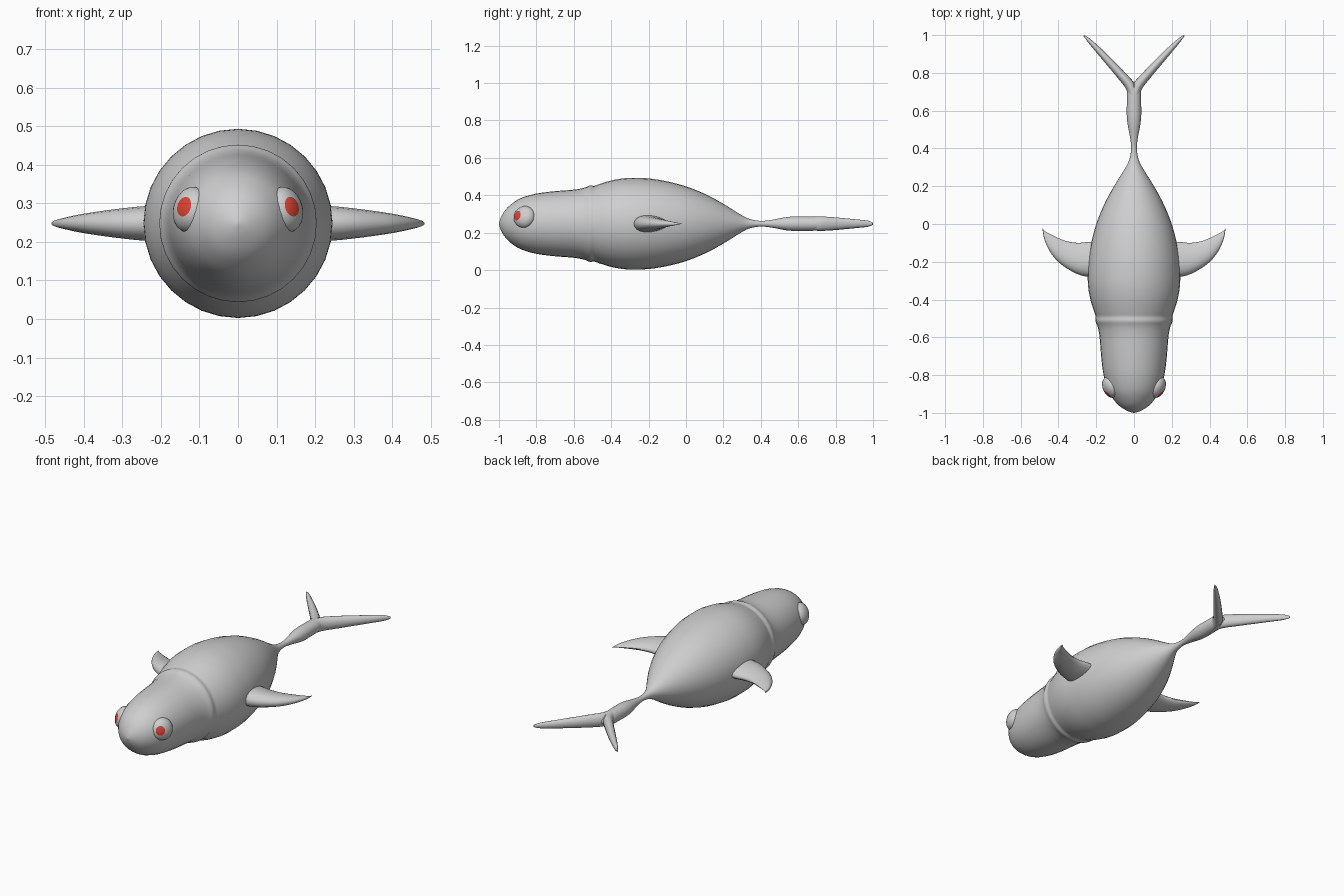
import bpy, bmesh, math
from mathutils import Vector, Matrix

if "Cube" in bpy.data.objects:
    bpy.data.objects.remove(bpy.data.objects["Cube"])

AXIS_Z = 0.248


def material(name, colour):
    m = bpy.data.materials.new(name)
    m.diffuse_color = (*colour, 1)
    m.use_nodes = True
    m.node_tree.nodes["Principled BSDF"].inputs["Base Color"].default_value = m.diffuse_color
    return m


GREY = material("pale_grey", (0.62, 0.62, 0.62))
RED = material("iris_red", (0.72, 0.06, 0.035))


def finish(name, bm, mats, angle=50):
    bmesh.ops.recalc_face_normals(bm, faces=bm.faces[:])
    mesh = bpy.data.meshes.new(name)
    bm.to_mesh(mesh)
    bm.free()
    ob = bpy.data.objects.new(name, mesh)
    bpy.context.collection.objects.link(ob)
    for m in mats:
        mesh.materials.append(m)
    bpy.ops.object.select_all(action='DESELECT')
    ob.select_set(True)
    bpy.context.view_layer.objects.active = ob
    bpy.ops.object.shade_smooth_by_angle(angle=math.radians(angle))
    return ob


def smooth(rows, steps=3):
    """Catmull-Rom interpolation of a list of number tuples."""
    pts = [Vector(r) for r in rows]
    pts = [pts[0]] + pts + [pts[-1]]
    out = []
    for a, b, c, d in zip(pts, pts[1:], pts[2:], pts[3:]):
        for i in range(steps):
            t = i / steps
            out.append(0.5 * (2 * b + (c - a) * t + (2 * a - 5 * b + 4 * c - d) * t ** 2
                              + (3 * b - a - 3 * c + d) * t ** 3))
    return out + [pts[-1]]


def loft(name, rings):
    """Skin a row of equally sized point rings and cap both ends."""
    bm = bmesh.new()
    vs = [[bm.verts.new(p) for p in ring] for ring in rings]
    n = len(vs[0])
    for a, b in zip(vs, vs[1:]):
        for i in range(n):
            j = (i + 1) % n
            bm.faces.new((a[i], a[j], b[j], b[i]))
    bm.faces.new(vs[0])
    bm.faces.new(vs[-1])
    return finish(name, bm, [GREY])


def angles(n):
    return [2 * math.pi * i / n for i in range(n)]


# Body: turned profile (y, radius) from nose to tail stem
profile = smooth([(-1, 0.003), (-0.99, 0.034), (-0.965, 0.075), (-0.93, 0.108), (-0.88, 0.138),
                  (-0.8, 0.161), (-0.7, 0.174), (-0.6, 0.182), (-0.545, 0.192), (-0.515, 0.204),
                  (-0.49, 0.2025), (-0.465, 0.211), (-0.4, 0.231), (-0.33, 0.243), (-0.26, 0.245),
                  (-0.18, 0.24), (-0.08, 0.222), (0.02, 0.193), (0.12, 0.15), (0.21, 0.1),
                  (0.29, 0.05), (0.34, 0.025), (0.4, 0.015), (0.46, 0.021), (0.55, 0.037),
                  (0.64, 0.038), (0.72, 0.034), (0.755, 0.008)])
loft("body", [[(r * math.cos(a), y, AXIS_Z + r * math.sin(a)) for a in angles(32)]
              for y, r in profile])

# Rows: x, leading y, trailing y, half thickness
fin_rows = smooth([(0.15, -0.285, -0.095, 0.05), (0.24, -0.28, -0.095, 0.046),
                   (0.3, -0.265, -0.1, 0.04), (0.36, -0.232, -0.09, 0.032),
                   (0.41, -0.192, -0.07, 0.024), (0.45, -0.138, -0.05, 0.015),
                   (0.475, -0.08, -0.035, 0.008), (0.484, -0.03, -0.022, 0.002)])
# Rows: centre x, centre y, half width, half height
fork_rows = smooth([(0.004, 0.68, 0.03, 0.037), (0.02, 0.73, 0.027, 0.038),
                    (0.065, 0.785, 0.024, 0.035), (0.125, 0.852, 0.021, 0.029),
                    (0.19, 0.922, 0.016, 0.022), (0.24, 0.974, 0.01, 0.016),
                    (0.266, 0.999, 0.003, 0.006)])
across = Vector((0.77, -0.64))

for side, s in (("right", 1), ("left", -1)):
    # Side fins: crescent plan with a teardrop section
    loft(side + "_fin", [[(s * x, (lead + trail) / 2 - (trail - lead) / 2 * math.cos(a),
                           AXIS_Z + h * math.sin(a) * (0.95 + 0.25 * math.cos(a)))
                          for a in angles(20)] for x, lead, trail, h in fin_rows])

    # Forked tail prongs
    loft(side + "_tail_prong", [[(s * (x + across.x * w * math.cos(a)),
                                  y + across.y * w * math.cos(a), AXIS_Z + h * math.sin(a))
                                 for a in angles(16)] for x, y, w, h in fork_rows])

    # Eyes: flattened sphere whose pole cap is the iris
    normal = Vector((s * 0.87, -0.42, 0.25)).normalized()
    frame = (normal.to_track_quat('Z', 'Y').to_matrix()
             @ Matrix.Diagonal((0.06, 0.06, 0.041)))
    look = (frame.inverted() @ Vector((s * 0.02, -0.045, 0.009))).normalized()
    bm = bmesh.new()
    bmesh.ops.create_uvsphere(bm, u_segments=24, v_segments=14, radius=1)
    for f in bm.faces:
        f.material_index = int(f.calc_center_median().z > math.cos(math.radians(25.7)))
    turn = look.to_track_quat('Z', 'Y').to_matrix()
    for v in bm.verts:
        v.co = frame @ turn @ v.co + Vector((s * 0.123, -0.864, 0.284))
    finish(side + "_eye", bm, [GREY, RED])
